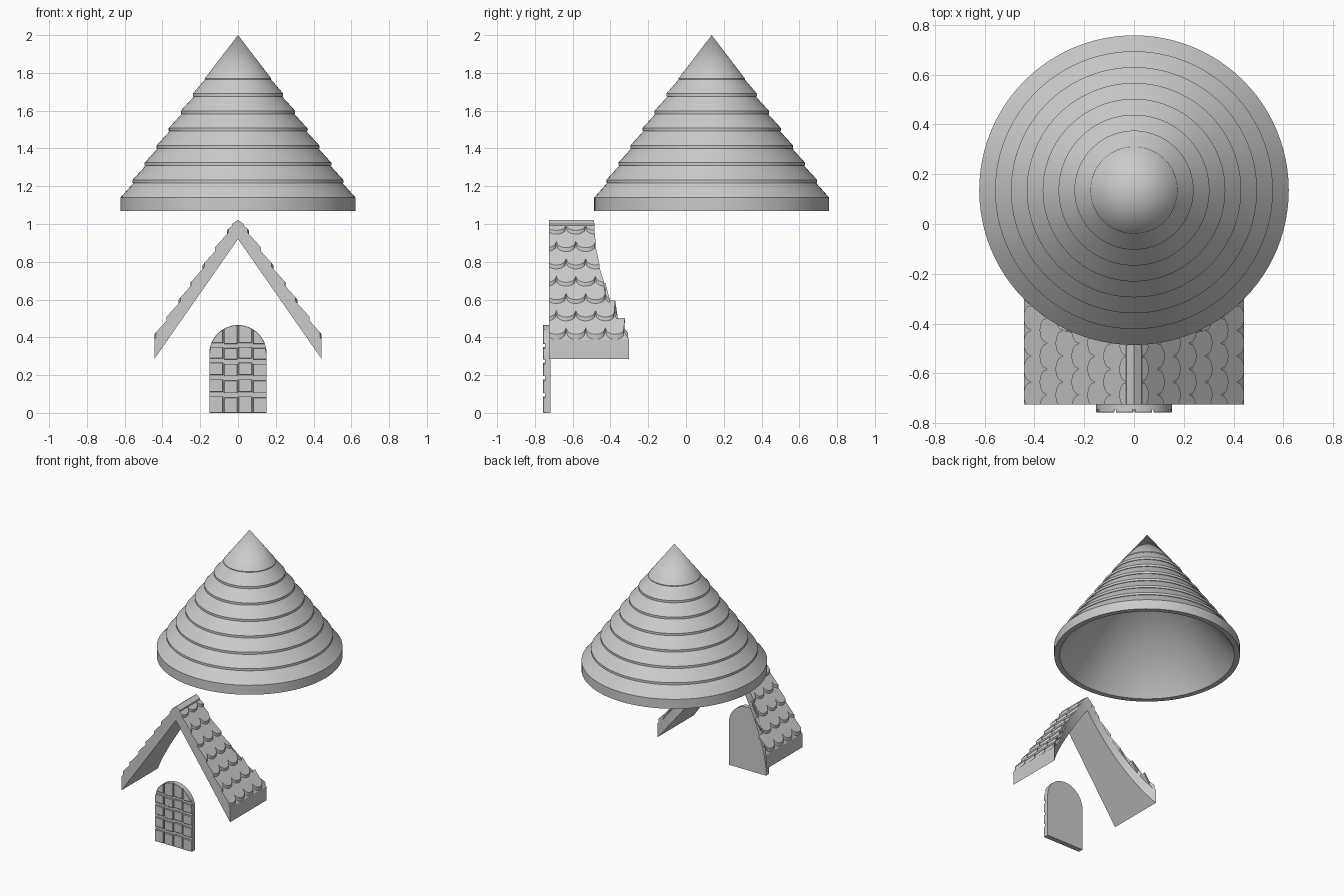
import bpy, bmesh, math

if "Cube" in bpy.data.objects:
    bpy.data.objects.remove(bpy.data.objects["Cube"], do_unlink=True)

GREY = (0.6, 0.6, 0.6, 1)
grey = bpy.data.materials.new("plain grey")
grey.use_nodes = True
grey.diffuse_color = GREY
grey.node_tree.nodes["Principled BSDF"].inputs["Base Color"].default_value = GREY

TOWER_Y, TOWER_R = 0.136, 0.622   # round tower axis and radius
FRONT, EAVE = -0.725, 0.443       # gable front plane and half width
PITCH = 1.433                     # gable slope


def finish(name, bm, smooth=False):
    bmesh.ops.remove_doubles(bm, verts=bm.verts, dist=0.0002)
    bmesh.ops.recalc_face_normals(bm, faces=bm.faces)
    mesh = bpy.data.meshes.new(name)
    bm.to_mesh(mesh)
    bm.free()
    mesh.materials.append(grey)
    if smooth:
        mesh.shade_smooth()
        mesh.set_sharp_from_angle(angle=math.radians(28))
    obj = bpy.data.objects.new(name, mesh)
    bpy.context.collection.objects.link(obj)
    return obj


def prism(bm, ring_a, ring_b):
    """Solid between two matching outlines."""
    a = [bm.verts.new(p) for p in ring_a]
    b = [bm.verts.new(p) for p in ring_b]
    bm.faces.new(a)
    bm.faces.new(b[::-1])
    for i in range(len(a)):
        j = (i + 1) % len(a)
        bm.faces.new((a[i], b[i], b[j], a[j]))


def extrude_xz(bm, outline, y0, y1):
    prism(bm, [(x, y0, z) for x, z in outline], [(x, y1, z) for x, z in outline])


def back(x):
    """Where the gable meets the round tower."""
    return TOWER_Y - math.sqrt(TOWER_R ** 2 - x * x)


# Conical roof: lathe of a stepped shell
profile = [(0, 1.9), (0.585, 1.07), (TOWER_R, 1.07), (TOWER_R, 1.14)]
for k in range(1, 8):
    r, z = TOWER_R - 0.0638 * k, 1.217 + 0.0915 * (k - 1)
    step, lip = (0.016, 0.005) if k < 7 else (0.005, 0.001)
    profile += [(r - lip, z), (r, z), (r, z + step)]
profile.append((0, 2.0))
bm = bmesh.new()
verts = [bm.verts.new((r, 0, z)) for r, z in profile]
edges = [bm.edges.new(pair) for pair in zip(verts, verts[1:])]
bmesh.ops.spin(bm, geom=verts + edges, cent=(0, 0, 0), axis=(0, 0, 1),
               angle=math.tau, steps=96, use_merge=True)
roof = finish("conical_roof", bm, smooth=True)
roof.location.y = TOWER_Y

# Gable slab: chevron with its back cut round
bm = bmesh.new()
rows = []
STATIONS = 48
for i in range(STATIONS + 1):
    x = EAVE * (2 * i / STATIONS - 1)
    top = min(1.023 - PITCH * abs(x), 1.01)
    low = 0.92 - PITCH * abs(x)
    rows.append([bm.verts.new(p) for p in ((x, FRONT, low), (x, FRONT, top),
                                           (x, back(x), top), (x, back(x), low))])
for a, b in zip(rows, rows[1:]):
    for i in range(4):
        j = (i + 1) % 4
        bm.faces.new((a[i], a[j], b[j], b[i]))
bm.faces.new(rows[0])
bm.faces.new(rows[-1])
finish("gable_slab", bm, smooth=True)

# Ridge cap
bm = bmesh.new()
half = [(0.036, 0.965), (0.03, 1.0), (0, 1.022)]
extrude_xz(bm, half + [(-x, z) for x, z in half[1::-1]], FRONT, back(0))
finish("ridge_cap", bm)

# Scalloped shingles, courses staggered by half a tile
WIDTH, COURSE, LENGTH, SCALLOP = 0.104, 0.064, 0.078, 0.03
for side, name in ((1, "left_shingles"), (-1, "right_shingles")):
    bm = bmesh.new()
    for row in range(7):
        xb = EAVE - COURSE * row
        xt = max(xb - LENGTH, 0.012)
        for col in range(6):
            start = FRONT - 0.014 + WIDTH * (col - (row % 2) / 2)
            a, b = max(start, FRONT), min(start + WIDTH, back(xb))
            if b - a < 0.012:
                continue
            outline = []
            for i in range(13):
                y = a + (b - a) * i / 12
                u = 2 * (y - start) / WIDTH - 1
                x = xb - SCALLOP * (1 - math.sqrt(max(0, 1 - u * u)))
                outline.append((x, min(y, back(x))))
            outline += [(xt, min(b, back(xt))), (xt, a)]

            def surface(lift_low, lift_top):
                pts = []
                for x, y in outline:
                    t = (x - xt) / (xb - xt)
                    lift = lift_top + (lift_low - lift_top) * t
                    pts.append((side * x, y, 1.023 - PITCH * x + lift))
                return pts
            prism(bm, surface(0.028, 0.003), surface(-0.01, -0.01))
    finish(name, bm)

# Arched door slab
HALF, SPRING = 0.152, 0.313
arch = [(HALF * math.cos(math.pi * i / 32), SPRING + HALF * math.sin(math.pi * i / 32))
        for i in range(33)]
bm = bmesh.new()
extrude_xz(bm, [(-HALF, 0), (HALF, 0)] + arch, -0.746, -0.718)
finish("door_slab", bm, smooth=True)

# Raised door blocks: four columns, the top course follows the arch
bm = bmesh.new()
courses = [(0, 0.088), (0.11, 0.178), (0.2, 0.266), (0.288, 0.35), (0.37, 1)]
for col in range(4):
    x0 = -HALF + col * HALF / 2
    x1 = x0 + HALF / 2
    x0 += 0.003 if col else 0
    x1 -= 0.003 if col < 3 else 0
    drop = 0.006 * (col % 2)
    for low, high in courses:
        low = max(0, low - drop)
        top = []
        for i in range(13):
            x = x1 + (x0 - x1) * i / 12
            z = SPRING + math.sqrt(max(0, HALF ** 2 - x * x))
            if z > low + 0.002:
                top.append((x, min(z, high - drop)))
        base = [(top[-1][0], low), (top[0][0], low)]
        extrude_xz(bm, base + top, -0.757, -0.744)
blocks = finish("door_blocks", bm)
bevel = blocks.modifiers.new("soft edges", "BEVEL")
bevel.width = 0.004
bevel.segments = 1
bevel.limit_method = "ANGLE"
bevel.angle_limit = math.radians(50)
